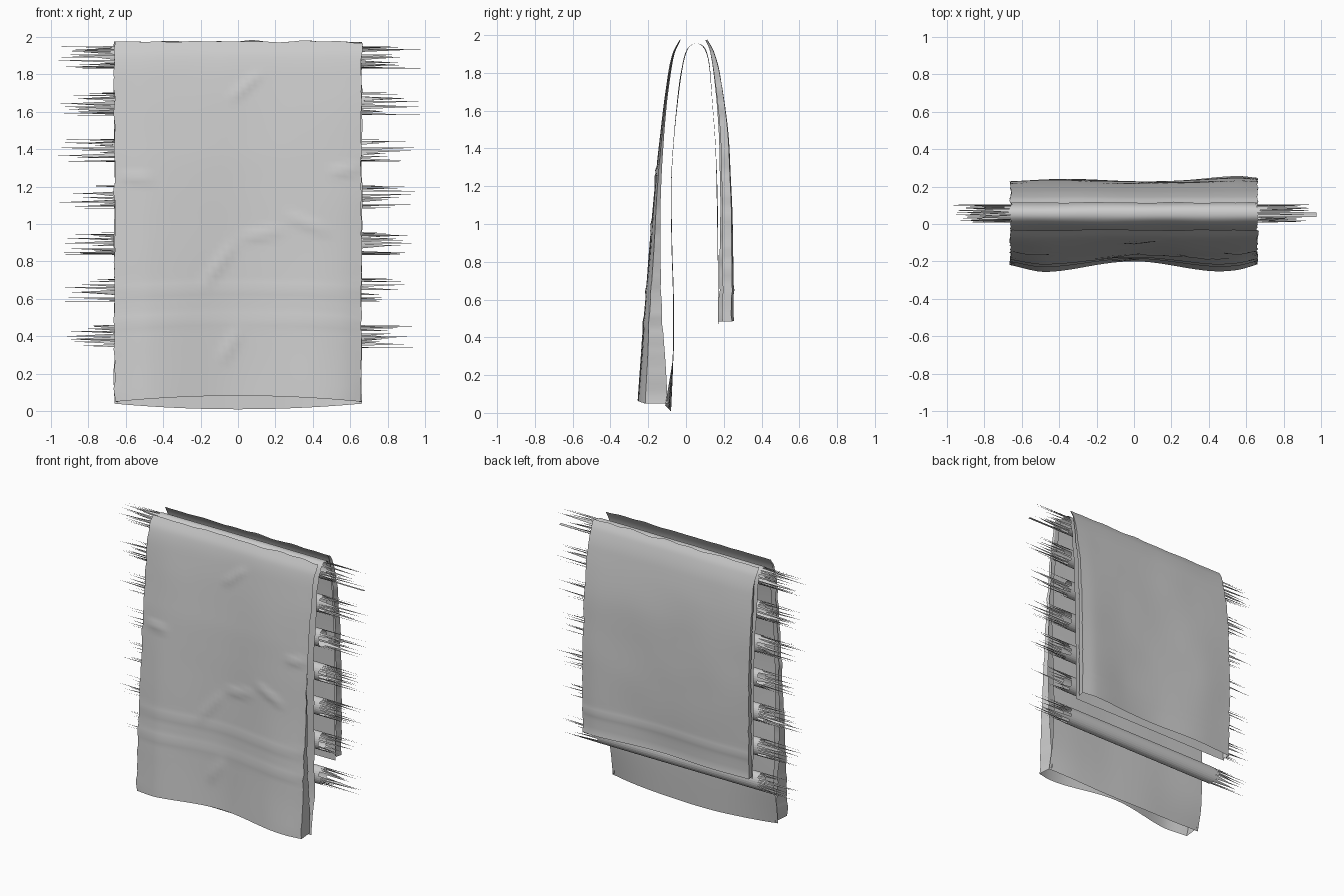
import bpy, math, random
from mathutils import noise, Vector

if "Cube" in bpy.data.objects:
    bpy.data.objects.remove(bpy.data.objects["Cube"])

random.seed(4)


def interp(pts, v):
    # smooth (Catmull-Rom tangents) lookup in a sorted list of (v, value)
    if v <= pts[0][0]:
        return pts[0][1]
    for i in range(len(pts) - 1):
        (a, fa), (b, fb) = pts[i], pts[i + 1]
        if v <= b:
            t = (v - a) / (b - a)
            p, q = pts[max(i - 1, 0)], pts[min(i + 2, len(pts) - 1)]
            ma = (fb - p[1]) / (b - p[0]) * (b - a)
            mb = (q[1] - fa) / (q[0] - a) * (b - a)
            return ((2*t**3 - 3*t*t + 1) * fa + (t**3 - 2*t*t + t) * ma
                    + (3*t*t - 2*t**3) * fb + (t**3 - t*t) * mb)
    return pts[-1][1]


def make(name, verts, faces):
    me = bpy.data.meshes.new(name)
    me.from_pydata(verts, [], faces)
    ob = bpy.data.objects.new(name, me)
    bpy.context.collection.objects.link(ob)
    bpy.context.view_layer.objects.active = ob
    ob.select_set(True)
    bpy.ops.object.shade_smooth_by_angle(angle=math.radians(40))
    ob.select_set(False)
    return ob


def sheet(name, rows):
    n = len(rows[0])
    faces = [(r*n + c, r*n + c + 1, (r+1)*n + c + 1, (r+1)*n + c)
             for r in range(len(rows) - 1) for c in range(n - 1)]
    return make(name, [v for row in rows for v in row], faces)


def crease(x, z, x0, z0, x1, z1, w=0.02):
    # soft ridge along a short line
    dx, dz = x1 - x0, z1 - z0
    t = ((x - x0)*dx + (z - z0)*dz) / (dx*dx + dz*dz)
    d = math.hypot(x - x0 - dx*t, z - z0 - dz*t)
    return math.exp(-(d/w)**2) * math.exp(-((t - .5)/.4)**4)


CREASES = [(-.2, .65, 0, .92), (0, .92, .25, .97), (.25, 1.05, .5, .95),
           (-.1, .25, .02, .45), (.48, 1.27, .66, 1.3), (-.64, 1.25, -.44, 1.24),
           (-.05, 1.65, .13, 1.82)]
XS = [-.66 + .03*i for i in range(45)]


def outer(name, side, profile, wave, lip, zlow, zrise):
    rows = []
    prof, lipp = sorted(profile), sorted(lip)
    for i in range(71):
        u = i / 70
        row = []
        for k, x in enumerate([XS[0]]*2 + XS + [XS[-1]]*2):
            wrap = max(2 - k, k - 46, 0)          # edge columns folding inward
            bottom = zlow + zrise * (1 - (x/.66)**2)
            top = 1.975 + .014*noise.noise(Vector((x*7, side, 0)))
            z = top + (bottom - top) * u**1.3
            depth = min(1, (2 - z) / (2 - zlow))
            y = interp(prof, z) - side * interp(wave, x) * depth
            y += side * .004 * noise.noise(Vector((x*3, side*5, z*3)))
            if side < 0:
                y -= .010 * sum(crease(x, z, *c) for c in CREASES)
            y += side * .005 * (math.exp(-((z-.48)/.02)**2) + math.exp(-((z-.65)/.02)**2))
            y -= side * interp(lipp, z) * wrap * .5
            jag = .01 * noise.noise(Vector((side, x, z*14)))
            s = 1 if x > 0 else -1
            xx = x + (jag if abs(x) > .64 else 0) - s*.006*wrap
            row.append((xx, y, z))
        rows.append(row)
    return sheet(name, rows)


# outer towel layers, open at the top
outer("front_outer_layer", -1,
      [(1.98, -.03), (1.9, -.07), (1.75, -.1), (1.4, -.147), (1.2, -.165), (.8, -.2), (.07, -.255)],
      [(-.66, .035), (-.47, 0), (0, .055), (.4, .005), (.55, .01), (.66, .04)],
      [(1.98, .004), (1.45, .012), (.8, .04), (.05, .12)], .05, .032)
outer("back_outer_layer", 1,
      [(1.98, .11), (1.92, .145), (1.8, .18), (1.5, .222), (1.2, .24), (.9, .25), (.48, .25)],
      [(-.66, .03), (-.4, .015), (0, .03), (.25, .025), (.55, 0), (.66, .01)],
      [(1.98, .01), (1.8, .03), (1.2, .045), (.48, .05)], .485, .005)

# inner towel layer draped over the top rung
INNER = [(-.08, .01), (-.068, .3), (-.066, .6), (-.075, .9), (-.078, 1.2), (-.065, 1.45),
         (-.04, 1.7), (-.02, 1.83), (0, 1.91), (.025, 1.945), (.055, 1.955), (.085, 1.945),
         (.108, 1.91), (.125, 1.83), (.14, 1.65), (.157, 1.4), (.165, 1.15), (.17, .8), (.172, .47)]
py = [(i, p[0]) for i, p in enumerate(INNER)]
pz = [(i, p[1]) for i, p in enumerate(INNER)]
rows = []
for i in range(73):
    t = i / 4
    row = []
    for x in XS:
        z = interp(pz, t)
        lift = .03 * (x/.66)**2 * max(0, 1 - t)
        y = interp(py, t) + .004*noise.noise(Vector((x*3, t*.4, 9))) - lift
        xx = x + (.01*noise.noise(Vector((x, t*2, 3))) if abs(x) > .64 else 0)
        row.append((xx, y, z + lift))
    rows.append(row)
sheet("inner_layer", rows)

# seven rungs as thin tubes whose ends fray into slivers
N = 26
for r in range(7):
    zc = .4 + r * 1.49 / 6
    verts, faces = [], []
    for k in range(N):
        a, b = (2*math.pi*(k + j)/N for j in (0, 1))
        ring = [(.055 + .048*math.cos(q), zc + .062*math.sin(q)) for q in (a, b)]
        base = len(verts)
        for x in (-.64, .64):
            verts += [(x, y, z) for y, z in ring]
        faces.append((base, base + 1, base + 3, base + 2))
        for s, off in ((-1, 0), (1, 2)):
            if random.random() < .6:
                tip = ring[random.randint(0, 1)]
                verts.append((s * random.uniform(.75, .98), *tip))
                faces.append((base + off, base + off + 1, len(verts) - 1))
        # one intact strip at the right of the top rung
        if r == 6 and k in (18, 19):
            verts += [(.975, y, z) for y, z in ring]
            faces.append((base + 2, base + 3, len(verts) - 1, len(verts) - 2))
    make("rung_%d" % (r + 1), verts, faces)
